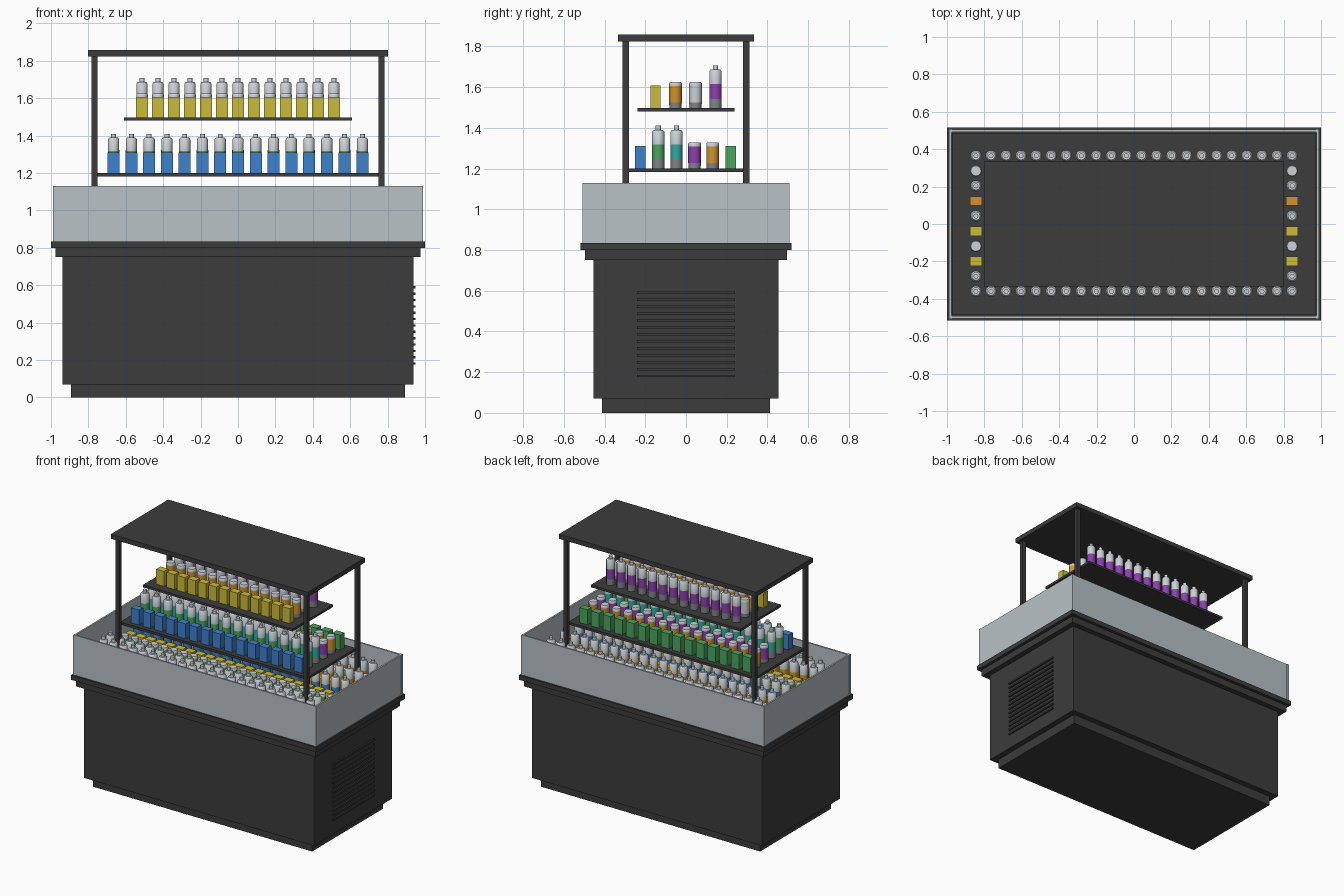
import bpy, bmesh, math
from mathutils import Matrix, Vector

if "Cube" in bpy.data.objects:
    bpy.data.objects.remove(bpy.data.objects["Cube"])

COLORS = {
    "charcoal": (0.045, 0.045, 0.045),
    "pale_glass": (0.48, 0.54, 0.57),
    "silver": (0.60, 0.65, 0.68),
    "grey": (0.22, 0.23, 0.24),
    "yellow": (0.60, 0.50, 0.04),
    "orange": (0.65, 0.29, 0.025),
    "blue": (0.05, 0.22, 0.62),
    "green": (0.07, 0.38, 0.11),
    "teal": (0.03, 0.40, 0.36),
    "purple": (0.27, 0.05, 0.42),
}
MATS = {}
for name, rgb in COLORS.items():
    m = bpy.data.materials.new(name)
    m.use_nodes = True
    m.diffuse_color = (*rgb, 1)
    m.node_tree.nodes["Principled BSDF"].inputs["Base Color"].default_value = (*rgb, 1)
    MATS[name] = m


def finish(bm, name, colors):
    mesh = bpy.data.meshes.new(name)
    bm.to_mesh(mesh)
    bm.free()
    for c in colors:
        mesh.materials.append(MATS[c])
    ob = bpy.data.objects.new(name, mesh)
    bpy.context.collection.objects.link(ob)
    return ob


def add_box(bm, center, size):
    bmesh.ops.create_cube(bm, size=1, matrix=Matrix.Translation(center) @ Matrix.Diagonal((*size, 1)))


def block(name, half_x, half_y, z0, z1, color="charcoal"):
    """Centred box between two heights."""
    bm = bmesh.new()
    add_box(bm, (0, 0, (z0 + z1) / 2), (2 * half_x, 2 * half_y, z1 - z0))
    return finish(bm, name, [color])


def lathe(bm, origin, profile, sides=12):
    """Revolve (radius, height, material of the band above) rings and cap both ends."""
    rings = []
    for r, z, _ in profile:
        rings.append([bm.verts.new(Vector(origin) + Vector((
            r * math.cos(math.tau * i / sides), r * math.sin(math.tau * i / sides), z)))
            for i in range(sides)])
    for low, high, (_, _, mat) in zip(rings, rings[1:], profile):
        for i in range(sides):
            j = (i + 1) % sides
            bm.faces.new((low[i], low[j], high[j], high[i])).material_index = mat
    bm.faces.new(rings[0][::-1]).material_index = profile[0][2]
    bm.faces.new(rings[-1]).material_index = profile[-1][2]


# Material slots: 0 label, 1 silver, 2 grey
BOTTLE = [(0.03, 0, 2), (0.03, 0.045, 0), (0.03, 0.118, 1), (0.03, 0.18, 1),
          (0.022, 0.19, 1), (0.013, 0.19, 1), (0.013, 0.21, 1)]
CAN = [(0.03, 0, 2), (0.031, 0.028, 0), (0.031, 0.108, 1), (0.031, 0.122, 1), (0.027, 0.128, 1)]


def product_row(name, kind, color, y, z, count, half_span):
    bm = bmesh.new()
    for i in range(count):
        x = -half_span + 2 * half_span * i / (count - 1)
        if kind == "carton":
            add_box(bm, (x, y, z + 0.055), (0.064, 0.05, 0.11))
        else:
            lathe(bm, (x, y, z), BOTTLE if kind == "bottle" else CAN)
    ob = finish(bm, name, [color, "silver", "grey"])
    if kind != "carton":
        bpy.ops.object.select_all(action="DESELECT")
        ob.select_set(True)
        bpy.context.view_layer.objects.active = ob
        bpy.ops.object.shade_smooth_by_angle(angle=math.radians(40))


# Cabinet
block("plinth", 0.893, 0.412, 0, 0.07)
block("cabinet_body", 0.937, 0.455, 0.07, 0.755)
block("cabinet_flange", 0.977, 0.495, 0.75, 0.80)
block("cabinet_rim", 1.0, 0.517, 0.80, 0.835)
block("display_deck", 0.972, 0.487, 0.83, 0.895)

# Louvred vent on the left side
bm = bmesh.new()
for i in range(13):
    add_box(bm, (0.941, 0, 0.181 + 0.034 * i), (0.014, 0.48, 0.012))
finish(bm, "vent_slats", ["charcoal"])

# Glass guard around the deck
bm = bmesh.new()
for s in (-1, 1):
    add_box(bm, (0, s * 0.498, 0.982), (1.97, 0.012, 0.295))
    add_box(bm, (s * 0.982, 0, 0.982), (0.012, 1.0, 0.295))
finish(bm, "glass_guard", ["pale_glass"])
bm = bmesh.new()
for sx in (-1, 1):
    for sy in (-1, 1):
        add_box(bm, (sx * 0.981, sy * 0.498, 0.982), (0.018, 0.018, 0.296))
finish(bm, "guard_corners", ["pale_glass"])

# Canopy frame and shelves
bm = bmesh.new()
for sx in (-1, 1):
    for sy in (-1, 1):
        add_box(bm, (sx * 0.767, sy * 0.296, 1.36), (0.03, 0.03, 0.94))
finish(bm, "canopy_posts", ["charcoal"])
block("canopy_top", 0.803, 0.333, 1.823, 1.857)
block("lower_shelf", 0.765, 0.283, 1.182, 1.2)
block("upper_shelf", 0.61, 0.237, 1.48, 1.497)

# Goods, listed from front to back
GOODS = [
    ("upper", 1.497, 13, 0.513, -0.15, 0.0983, [
        ("carton", "yellow"), ("can", "orange"), ("can", "silver"), ("bottle", "purple")]),
    ("lower", 1.2, 15, 0.665, -0.225, 0.089, [
        ("carton", "blue"), ("bottle", "green"), ("bottle", "teal"),
        ("can", "purple"), ("can", "orange"), ("carton", "green")]),
    ("deck", 0.895, 22, 0.845, -0.36, 0.0805, [
        ("bottle", "yellow"), ("bottle", "orange"), ("carton", "yellow"), ("can", "green"),
        ("carton", "yellow"), ("bottle", "blue"), ("carton", "orange"), ("bottle", "orange"),
        ("can", "orange"), ("bottle", "orange")]),
]
for place, z, count, half_span, y0, step, rows in GOODS:
    for n, (kind, color) in enumerate(rows):
        product_row(f"{place}_{color}_{kind}_row_{n + 1}", kind, color, y0 + step * n, z, count, half_span)
